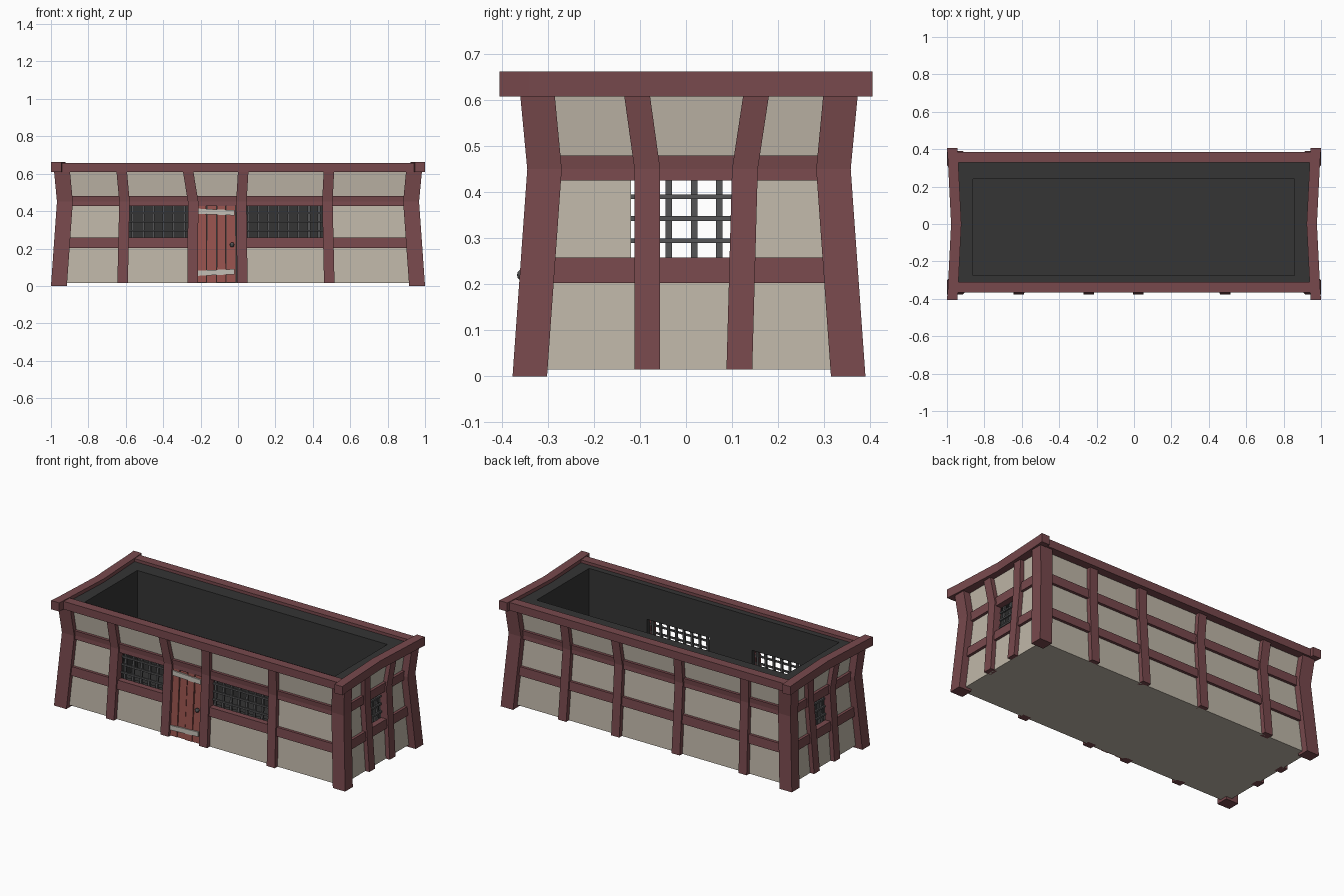
import bpy, bmesh, math
from mathutils import Vector

if "Cube" in bpy.data.objects:
    bpy.data.objects.remove(bpy.data.objects["Cube"])


def material(name, rgb):
    m = bpy.data.materials.new(name)
    m.diffuse_color = (*rgb, 1)
    m.use_nodes = True
    m.node_tree.nodes["Principled BSDF"].inputs["Base Color"].default_value = m.diffuse_color
    return m


WOOD = material("red_brown_timber", (0.185, 0.066, 0.073))
PLASTER = material("beige_plaster", (0.52, 0.47, 0.39))
DARK = material("dark_interior", (0.035, 0.035, 0.035))
DOOR = material("door_red", (0.31, 0.085, 0.075))
HINGE = material("pale_metal", (0.52, 0.49, 0.44))
IRON = material("grey_iron", (0.085, 0.085, 0.088))

KINK = 0.45


def lean(z):
    """Inset of the walls: narrow at the kink, flaring above it."""
    if z < KINK:
        return 0.032 * z / KINK
    return 0.032 - 0.018 * (z - KINK) / 0.19


def wall_x(z):
    return 0.955 - lean(z)


def wall_y(z):
    return 0.35 - lean(z)


def loft(name, rings, mat):
    """Closed solid through a list of four-point rings."""
    bm = bmesh.new()
    vs = [[bm.verts.new(p) for p in r] for r in rings]
    for a, b in zip(vs, vs[1:]):
        for i in range(4):
            j = (i + 1) % 4
            bm.faces.new((a[i], a[j], b[j], b[i]))
    bm.faces.new(vs[0])
    bm.faces.new(vs[-1])
    bmesh.ops.recalc_face_normals(bm, faces=bm.faces)
    me = bpy.data.meshes.new(name)
    bm.to_mesh(me)
    bm.free()
    ob = bpy.data.objects.new(name, me)
    bpy.context.collection.objects.link(ob)
    me.materials.append(mat)
    return ob


def rect(x0, x1, y0, y1, z):
    return [(x0, y0, z), (x1, y0, z), (x1, y1, z), (x0, y1, z)]


def box(name, x0, x1, y0, y1, z0, z1, mat):
    return loft(name, [rect(x0, x1, y0, y1, z0), rect(x0, x1, y0, y1, z1)], mat)


def on_wall(side, u, d, z):
    """Point at u along a wall, d outside its leaning surface."""
    return {"front": (u, -wall_y(z) - d, z), "back": (u, wall_y(z) + d, z),
            "right": (wall_x(z) + d, u, z), "left": (-wall_x(z) - d, u, z)}[side]


def strip(name, side, sections, d0, d1, mat):
    rings = [[on_wall(side, *p) for p in ((u0, d0, z), (u1, d0, z), (u1, d1, z), (u0, d1, z))]
             for u0, u1, z in sections]
    return loft(name, rings, mat)


# Plaster shell: leaning solid, hollowed out and pierced by windows
shell = loft("wall_shell", [rect(-wall_x(z), wall_x(z), -wall_y(z), wall_y(z), z)
                            for z in (0.015, KINK, 0.64)], PLASTER)
shell.data.materials.append(DARK)
W0, W1 = 0.25, 0.43
FRONT_WINDOWS = ((-0.59, -0.26), (0.03, 0.46))
cutters = [box("cavity_cutter", -0.86, 0.858, -0.275, 0.24, 0.03, 0.8, DARK),
           box("end_window_cutter", -1.2, 1.2, -0.12, 0.10, W0, W1, DARK)]
cutters += [box("front_window_cutter", a, b, -0.6, -0.2, W0, W1, DARK) for a, b in FRONT_WINDOWS]
bpy.context.view_layer.objects.active = shell
for c in cutters:
    c.hide_render = True
    mod = shell.modifiers.new("cut", "BOOLEAN")
    mod.operation, mod.solver, mod.object = "DIFFERENCE", "EXACT", c
    bpy.ops.object.modifier_apply(modifier=mod.name)
for c in cutters:
    bpy.data.objects.remove(c)
# Outer surfaces are plaster, everything inside is dark
for f in shell.data.polygons:
    c = sum((shell.data.vertices[i].co for i in f.vertices), Vector()) / len(f.vertices)
    outer = abs(c.x) > wall_x(c.z) - 0.003 or abs(c.y) > wall_y(c.z) - 0.003 or c.z < 0.02
    f.material_index = 0 if outer and abs(f.normal.z) < 0.9 or c.z < 0.02 else 1

# Corner posts
for sx in (-1, 1):
    for sy, oy in ((-1, 0.377), (1, 0.39)):
        rings = []
        for z in (0, KINK, 0.615):
            x, y = 1.0 - lean(z), oy - lean(z)
            rings.append(rect(sx * x, sx * (x - 0.085), sy * y, sy * (y - 0.075), z))
        loft("corner_post", rings, WOOD)

# Wall posts: left edge at bottom, kink and top
POSTS = {"front": ((-0.645, -0.635, -0.65), (-0.27, -0.268, -0.295),
                   (-0.005, -0.01, 0.0), (0.46, 0.45, 0.458)),
         "back": ((-0.68, -0.67, -0.68), (-0.22, -0.22, -0.22),
                  (0.195, 0.195, 0.21), (0.56, 0.55, 0.56)),
         "right": ((-0.112, -0.112, -0.135), (0.088, 0.10, 0.125))}
POSTS["left"] = POSTS["right"]
for side, posts in POSTS.items():
    for edges in posts:
        strip(side + "_post", side, [(u, u + 0.056, z) for u, z in zip(edges, (0.015, KINK, 0.615))],
              -0.02, 0.027, WOOD)

# Horizontal rails, the lower front one interrupted by the door
for side in POSTS:
    half = 0.93 if side in ("front", "back") else 0.31
    lower = ((-half, -0.24), (0.02, half)) if side == "front" else ((-half, half),)
    for a, b in lower:
        strip(side + "_lower_rail", side, [(a, b, 0.203), (a, b, 0.258)], -0.02, 0.017, WOOD)
    strip(side + "_upper_rail", side, [(-half, half, z) for z in (0.426, KINK, 0.48)],
          -0.02, 0.017, WOOD)

# Top beams: end beams bow inward slightly
box("front_top_beam", -0.96, 0.96, -0.367, -0.31, 0.609, 0.658, WOOD)
box("back_top_beam", -0.96, 0.96, 0.328, 0.385, 0.609, 0.658, WOOD)
for s in (-1, 1):
    rings = []
    for y, x in ((-0.405, 1.0), (-0.34, 0.995), (0, 0.978), (0.34, 0.995), (0.405, 1.0)):
        rings.append([(s * x, y, 0.608), (s * (x - 0.055), y, 0.608),
                      (s * (x - 0.055), y, 0.662), (s * x, y, 0.662)])
    loft("end_top_beam", rings, WOOD)


# Window bars
def window_bars(side, a, b, count):
    for z in (0.295, 0.343, 0.39):
        strip(side + "_window_crossbar", side, [(a, b, z - 0.005), (a, b, z + 0.005)],
              -0.022, -0.012, IRON)
    for i in range(count):
        u = a + (b - a) * (i + 0.5) / count
        strip(side + "_window_bar", side, [(u - 0.007, u + 0.007, W0), (u - 0.007, u + 0.007, W1)],
              -0.034, -0.022, IRON)


for (a, b), n in zip(FRONT_WINDOWS, (6, 8)):
    window_bars("front", a, b, n)
for side in ("right", "left"):
    window_bars(side, -0.12, 0.10, 4)

# Plank door with pale hinge straps and a knob
strip("door_backing", "front", [(-0.22, -0.005, 0.017), (-0.22, -0.005, 0.43)], -0.01, 0.002, DARK)
for i, depth in enumerate((0.011, 0.008, 0.012, 0.009)):
    u = -0.217 + i * 0.0515
    strip("door_plank", "front", [(u, u + 0.049, 0.018), (u + 0.002, u + 0.047, 0.43)],
          0.0, depth, DOOR)
for z, tilt in ((0.395, -0.008), (0.072, 0.008)):
    ring = [[on_wall("front", u, d, z + dz + h) for d, h in
             ((0.005, -0.014), (0.018, -0.014), (0.018, 0.014), (0.005, 0.014))]
            for u, dz in ((-0.213, -tilt / 2), (-0.02, tilt / 2))]
    loft("door_hinge_strap", ring, HINGE)
bpy.ops.mesh.primitive_uv_sphere_add(segments=10, ring_count=6, radius=0.013,
                                     location=on_wall("front", -0.032, 0.02, 0.22))
knob = bpy.context.object
knob.name = "door_knob"
knob.data.materials.append(IRON)
bpy.ops.object.shade_smooth_by_angle()
